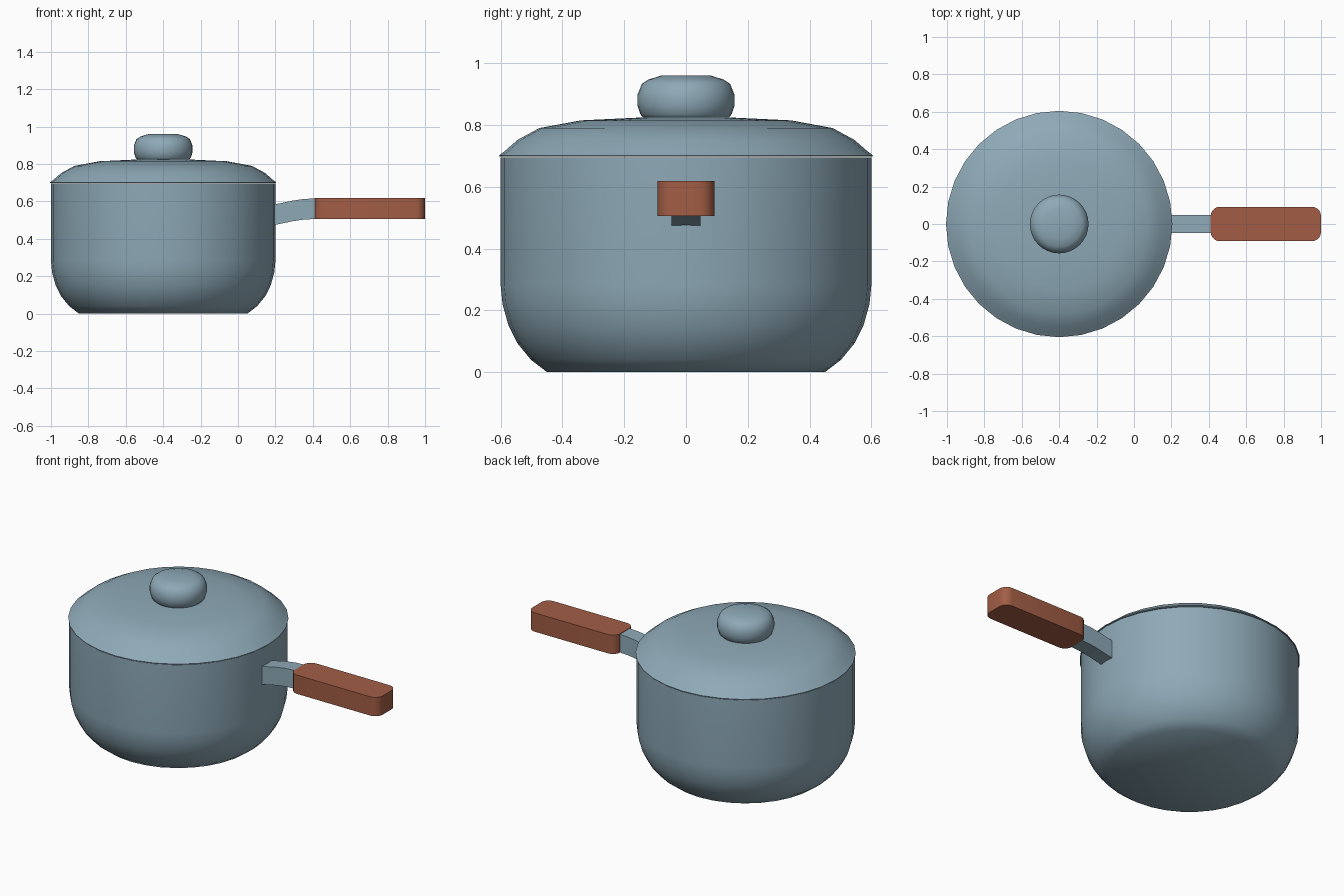
import bpy, bmesh, math

if "Cube" in bpy.data.objects:
    bpy.data.objects.remove(bpy.data.objects["Cube"])

CX = -0.4  # pot axis


def material(name, rgb):
    m = bpy.data.materials.new(name)
    m.diffuse_color = (*rgb, 1)
    m.use_nodes = True
    m.node_tree.nodes["Principled BSDF"].inputs["Base Color"].default_value = m.diffuse_color
    return m


steel = material("blue grey steel", (0.27, 0.40, 0.475))
wood = material("red brown wood", (0.36, 0.11, 0.06))


def finish(bm, name, mat, angle):
    bmesh.ops.recalc_face_normals(bm, faces=bm.faces[:])
    me = bpy.data.meshes.new(name)
    bm.to_mesh(me)
    bm.free()
    me.materials.append(mat)
    ob = bpy.data.objects.new(name, me)
    bpy.context.collection.objects.link(ob)
    bpy.ops.object.select_all(action='DESELECT')
    ob.select_set(True)
    bpy.context.view_layer.objects.active = ob
    bpy.ops.object.shade_smooth_by_angle(angle=math.radians(angle))
    return ob


def lathe(name, profile, mat, angle=60, sides=32):
    """Spin an (r, z) profile about the pot axis; r = 0 ends close to a point."""
    bm = bmesh.new()
    vs = [bm.verts.new((CX + r, 0, z)) for r, z in profile]
    es = [bm.edges.new(p) for p in zip(vs, vs[1:])]
    bmesh.ops.spin(bm, geom=vs + es, cent=(CX, 0, 0), axis=(0, 0, 1),
                   angle=2 * math.pi, steps=sides)
    bmesh.ops.remove_doubles(bm, verts=bm.verts[:], dist=1e-4)
    return finish(bm, name, mat, angle)


def prism(name, outline, offset, mat, angle):
    """Extrude a closed outline of 3D points by an offset."""
    bm = bmesh.new()
    f = bm.faces.new([bm.verts.new(p) for p in outline])
    ext = bmesh.ops.extrude_face_region(bm, geom=[f], use_keep_orig=True)
    bmesh.ops.translate(bm, vec=offset,
                        verts=[v for v in ext['geom'] if isinstance(v, bmesh.types.BMVert)])
    return finish(bm, name, mat, angle)


# Pot body: rounded outer wall, rim and hollow inside
lathe("pot_body", [(0, 0), (0.45, 0), (0.502, 0.04), (0.547, 0.095), (0.575, 0.152),
                   (0.594, 0.22), (0.6, 0.28), (0.6, 0.695), (0.575, 0.695),
                   (0.575, 0.28), (0.52, 0.1), (0.43, 0.03), (0, 0.03)], steel)

# Lid: shallow domed shell
lathe("lid", [(0, 0.825), (0.15, 0.824), (0.34, 0.815), (0.475, 0.79), (0.545, 0.752),
              (0.585, 0.717), (0.605, 0.702), (0.603, 0.698), (0.57, 0.70),
              (0.46, 0.775), (0.3, 0.8), (0, 0.805)], steel)

# Knob
lathe("lid_knob", [(0, 0.815), (0.135, 0.82), (0.148, 0.835), (0.157, 0.863),
                   (0.157, 0.898), (0.143, 0.933), (0.122, 0.947), (0.08, 0.96),
                   (0, 0.96)], steel)

# Bracket: curved strip between pot and grip
top = [(0.185, 0.583), (0.235, 0.592), (0.29, 0.604), (0.35, 0.613), (0.43, 0.6175)]
bottom = [(x, z - 0.11) for x, z in top]
prism("handle_bracket", [(x, -0.047, z) for x, z in top + bottom[::-1]],
      (0, 0.094, 0), steel, 30)

# Grip: block with rounded corners seen from above
R = 0.05
outline = []
for i, (x, y) in enumerate([(0.95, 0.042), (0.46, 0.042), (0.46, -0.042), (0.95, -0.042)]):
    for k in range(6):
        a = (i + k / 5) * math.pi / 2
        outline.append((x + R * math.cos(a), y + R * math.sin(a), 0.505))
prism("handle_grip", outline, (0, 0, 0.114), wood, 30)
